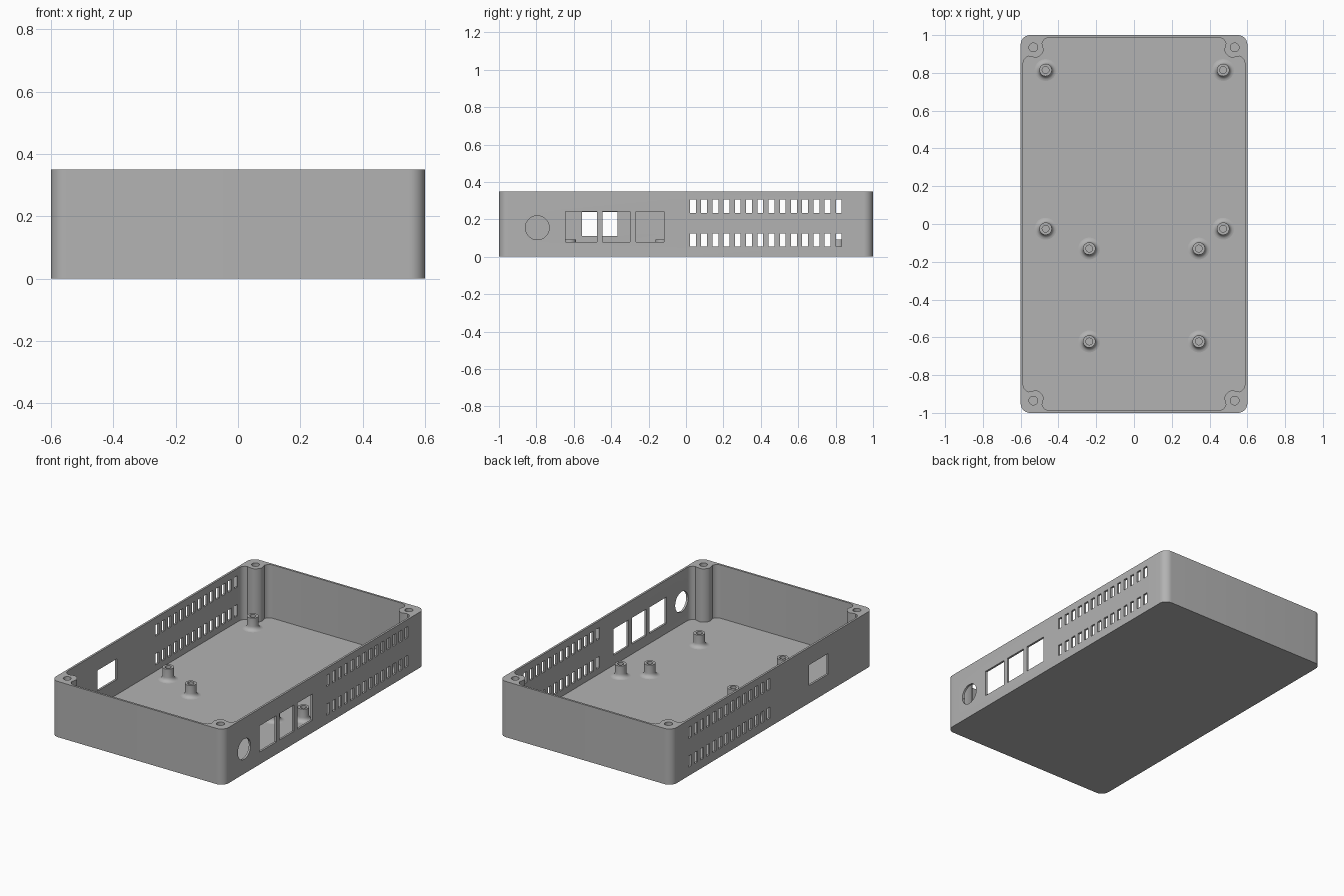
import bpy, bmesh, math
from mathutils import Vector, Matrix

cube = bpy.data.objects.get("Cube")
if cube:
    bpy.data.objects.remove(cube, do_unlink=True)

grey = bpy.data.materials.new("grey plastic")
grey.use_nodes = True
grey.diffuse_color = (0.45, 0.45, 0.45, 1)
grey.node_tree.nodes["Principled BSDF"].inputs["Base Color"].default_value = (0.45, 0.45, 0.45, 1)

HALF_X, HALF_Y, HEIGHT = 0.6, 1.0, 0.35
WALL, FLOOR, CORNER = 0.013, 0.015, 0.05
SCREW_X, SCREW_Y = 0.533, 0.935


def to_object(name, bm):
    bmesh.ops.recalc_face_normals(bm, faces=bm.faces[:])
    mesh = bpy.data.meshes.new(name)
    bm.to_mesh(mesh)
    bm.free()
    obj = bpy.data.objects.new(name, mesh)
    mesh.materials.append(grey)
    bpy.context.collection.objects.link(obj)
    return obj


def prism(name, outline, z0, z1):
    bm = bmesh.new()
    face = bm.faces.new([bm.verts.new((x, y, z0)) for x, y in outline])
    new = bmesh.ops.extrude_face_region(bm, geom=[face])["geom"]
    bmesh.ops.translate(bm, verts=[v for v in new if isinstance(v, bmesh.types.BMVert)],
                        vec=(0, 0, z1 - z0))
    return to_object(name, bm)


def four_corners(quarter):
    """Mirror the outline of the +x +y corner, listed anticlockwise, to all corners."""
    loop = []
    for sx, sy in ((1, 1), (-1, 1), (-1, -1), (1, -1)):
        points = quarter if sx * sy > 0 else quarter[::-1]
        loop += [(sx * x, sy * y) for x, y in points]
    return loop


def arc(cx, cy, r, a0, a1, steps):
    angles = [math.radians(a0 + (a1 - a0) * i / steps) for i in range(steps + 1)]
    return [(cx + r * math.cos(a), cy + r * math.sin(a)) for a in angles]


def add_box(bm, centre, size):
    bmesh.ops.create_cube(bm, size=1, matrix=Matrix.Translation(centre) @ Matrix.Diagonal((*size, 1)))


def add_rod(bm, centre, r, depth, axis="Z"):
    turn = Matrix.Rotation(math.pi / 2, 4, "Y") if axis == "X" else Matrix()
    bmesh.ops.create_cone(bm, cap_ends=True, segments=40, radius1=r, radius2=r, depth=depth,
                          matrix=Matrix.Translation(centre) @ turn)


def cut(target, cutter):
    cutter.hide_render = True
    mod = target.modifiers.new("cut", "BOOLEAN")
    mod.operation, mod.solver, mod.object = "DIFFERENCE", "EXACT", cutter
    bpy.context.view_layer.objects.active = target
    bpy.ops.object.modifier_apply(modifier=mod.name)
    bpy.data.objects.remove(cutter, do_unlink=True)


def smooth(obj):
    bpy.ops.object.select_all(action="DESELECT")
    obj.select_set(True)
    bpy.context.view_layer.objects.active = obj
    bpy.ops.object.shade_smooth_by_angle(angle=math.radians(35))


# Tray body with rounded vertical corners
body = prism("tray", four_corners(arc(HALF_X - CORNER, HALF_Y - CORNER, CORNER, 0, 90, 10)), 0, HEIGHT)

# Cavity that leaves a screw pillar with flared sides in every corner
boss = arc(SCREW_X, SCREW_Y, 0.057, 255, 195, 8)
flare_x = arc(HALF_X - WALL - 0.04, SCREW_Y - 0.085, 0.04, 0, 75, 4)
flare_y = arc(SCREW_X - 0.085, HALF_Y - WALL - 0.04, 0.04, 15, 90, 4)
cut(body, prism("cavity", four_corners(flare_x + boss + flare_y), FLOOR, HEIGHT + 0.1))

# Openings: screw holes, ports and ventilation slots
bm = bmesh.new()
for sx in (-1, 1):
    for sy in (-1, 1):
        add_rod(bm, (sx * SCREW_X, sy * SCREW_Y, HEIGHT), 0.023, 0.5)
    for i in range(14):
        for z in (0.089, 0.27):
            add_box(bm, (sx * HALF_X, 0.037 + 0.06 * i, z), (0.1, 0.031, 0.07))
for y0, y1 in ((-0.645, -0.475), (-0.447, -0.3), (-0.267, -0.117)):
    add_box(bm, (HALF_X, (y0 + y1) / 2, 0.16), (0.1, y1 - y0, 0.165))
add_rod(bm, (HALF_X, -0.795, 0.155), 0.064, 0.1, "X")
add_box(bm, (-HALF_X, -0.46, 0.175), (0.1, 0.19, 0.13))
cut(body, to_object("openings", bm))
smooth(body)


# Hollow standoffs with a flared foot, turned from a profile
def standoff(name, x, y):
    foot = [(r, z) for r, z in arc(0.058, FLOOR + 0.025, 0.025, 270, 180, 5)]
    profile = foot + [(0.033, 0.092), (0.018, 0.092), (0.018, 0.02), (0, 0.02)]
    bm = bmesh.new()
    verts = [bm.verts.new((r, 0, z)) for r, z in profile]
    edges = [bm.edges.new(pair) for pair in zip(verts, verts[1:])]
    bmesh.ops.spin(bm, geom=verts + edges, cent=(0, 0, 0), axis=(0, 0, 1),
                   angle=2 * math.pi, steps=32)
    bmesh.ops.remove_doubles(bm, verts=bm.verts[:], dist=0.0001)
    obj = to_object(name, bm)
    obj.location = (x, y, 0)
    smooth(obj)


for label, xs, ys in (("large_board", (-0.468, 0.472), (0.815, -0.025)),
                      ("small_board", (-0.237, 0.343), (-0.13, -0.622))):
    for side, x in zip(("right", "left"), xs):
        for end, y in zip(("back", "front"), ys):
            standoff(f"{label}_standoff_{end}_{side}", x, y)
